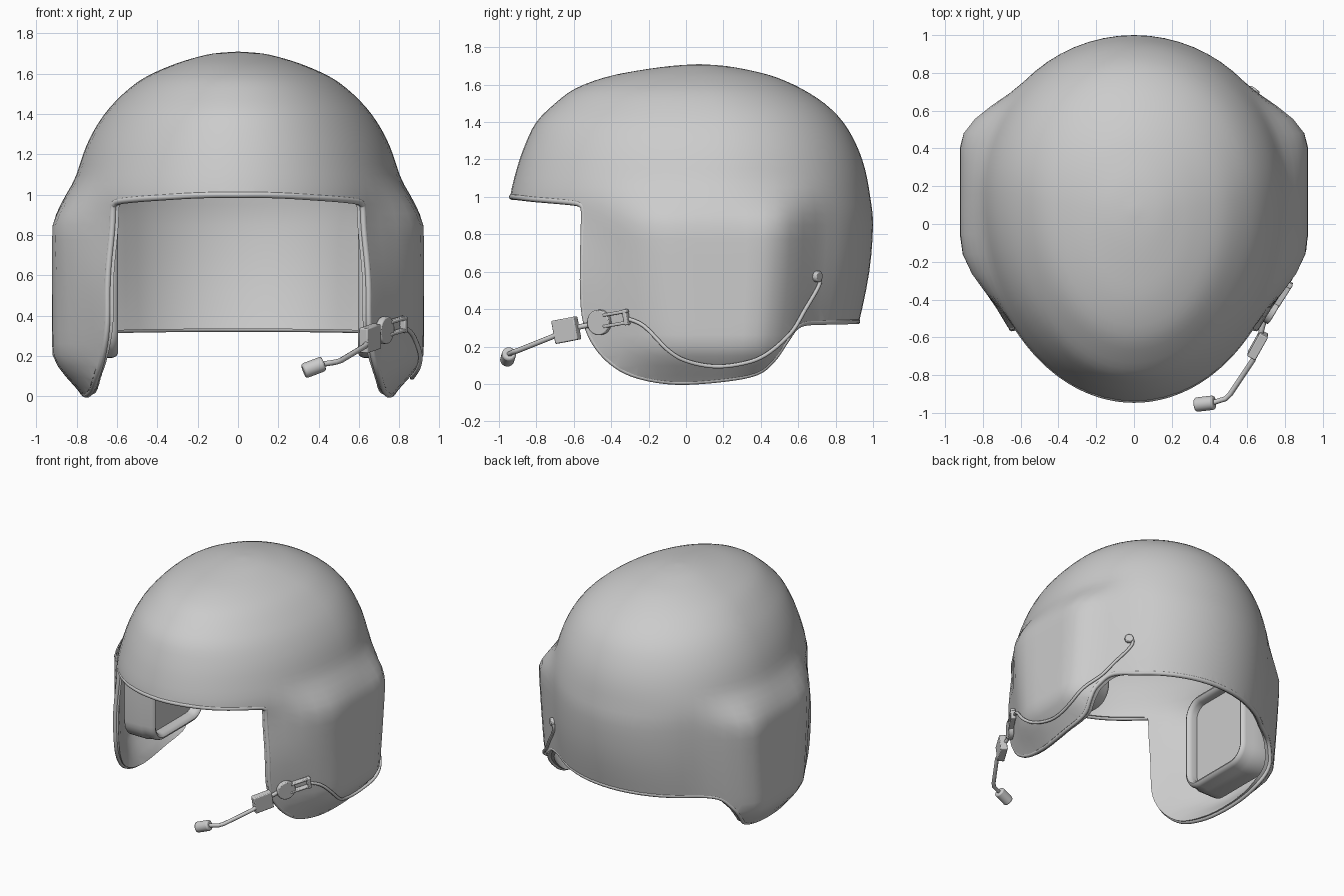
import bpy, bmesh, math
from mathutils import Vector, Quaternion

if "Cube" in bpy.data.objects:
    bpy.data.objects.remove(bpy.data.objects["Cube"])

# shell rings: z, half width, front y, back y
ROWS = [(1.71, 0, .07, .07), (1.70, .125, -.08, .21), (1.675, .23, -.26, .35), (1.64, .335, -.43, .48),
        (1.58, .465, -.59, .615), (1.50, .57, -.70, .74), (1.40, .662, -.80, .84), (1.28, .735, -.86, .91),
        (1.15, .785, -.905, .957), (1.0, .825, -.94, .985), (.85, .825, -.945, 1.0), (.6, .82, -.945, .98),
        (.33, .81, -.94, .925), (.15, .79, -.93, .87), (0, .76, -.92, .82), (-.12, .72, -.90, .78)]
# lower edge seen from the side: y, z
EDGE = [(-.94, 1.0), (-.93, 1.0), (-.90, .997), (-.82, .988), (-.70, .978), (-.60, .968), (-.565, .955),
        (-.552, .92), (-.555, .75), (-.557, .5), (-.54, .33), (-.48, .2), (-.38, .1), (-.25, .04),
        (-.05, .01), (.2, .025), (.38, .06), (.47, .13), (.54, .23), (.59, .3), (.64, .325),
        (.72, .33), (.80, .332), (.88, .334), (.915, .335), (.926, .335)]


def catmull(pts, n):
    out = []
    for i in range(len(pts) - 1):
        q = [pts[max(i - 1, 0)], pts[i], pts[i + 1], pts[min(i + 2, len(pts) - 1)]]
        for k in range(n):
            t = k / n
            out.append(tuple(.5 * (2 * b + (c - a) * t + (2 * a - 5 * b + 4 * c - d) * t * t
                                   + (3 * b - a - 3 * c + d) * t ** 3) for a, b, c, d in zip(*q)))
    return out + [tuple(pts[-1])]


def smooth(a, b, v):
    t = min(1, max(0, (v - a) / (b - a)))
    return t * t * (3 - 2 * t)


def bulge(x, y, z):
    """Flared front edge and swollen ear area of the shell side."""
    x += .04 * smooth(.95, .5, z) * smooth(-.2, -.5, y) * smooth(.4, .6, x)
    s = min(1, max(0, (.9 - z) / .8))
    m = smooth(-.53 + .05 * s, -.08 + .1 * s, y) * smooth(.75 - .04 * s, .42 - .1 * s, y)
    return x + max(0, .922 - x) * m * smooth(1.1, .82, z) * smooth(-.04, .23, z)


def mid(z):
    return .07 + .09 * min(1, (1.71 - z) / .25)


RINGS = catmull(ROWS, 3)


def surf(y, z):
    """Outer half width of the shell at y, z."""
    for a, b in zip(RINGS, RINGS[1:]):
        if b[0] <= z <= a[0]:
            t = (a[0] - z) / max(1e-6, a[0] - b[0])
            w, f, k = (a[i] + (b[i] - a[i]) * t for i in (1, 2, 3))
            c = mid(z)
            s = c - f if y < c else k - c
            return bulge(w * math.sqrt(max(0, 1 - ((y - c) / s) ** 2)), y, z)
    return 0


def on_shell(y, z, off=0):
    e = .01
    n = Vector((1, -(surf(y + e, z) - surf(y - e, z)) / (2 * e),
                -(surf(y, z + e) - surf(y, z - e)) / (2 * e))).normalized()
    return Vector((surf(y, z), y, z)) + n * off, n


def finish(bm, name, angle=40):
    bmesh.ops.recalc_face_normals(bm, faces=bm.faces)
    me = bpy.data.meshes.new(name)
    bm.to_mesh(me)
    bm.free()
    ob = bpy.data.objects.new(name, me)
    bpy.context.collection.objects.link(ob)
    if angle:
        bpy.ops.object.select_all(action='DESELECT')
        ob.select_set(True)
        bpy.context.view_layer.objects.active = ob
        bpy.ops.object.shade_smooth_by_angle(angle=math.radians(angle))
    return ob


def loft(bm, loops):
    rows = [[bm.verts.new(p) for p in l] for l in loops]
    for a, b in zip(rows, rows[1:]):
        for i in range(len(a)):
            j = (i + 1) % len(a)
            bm.faces.new((a[i], a[j], b[j], b[i]))
    return rows


def tube(name, pts, r, closed=False):
    cu = bpy.data.curves.new(name, 'CURVE')
    cu.dimensions = '3D'
    cu.bevel_depth, cu.bevel_resolution, cu.use_fill_caps = r, 2, True
    sp = cu.splines.new('POLY')
    sp.points.add(len(pts) - 1)
    for p, q in zip(sp.points, pts):
        p.co = (*q, 1)
    sp.use_cyclic_u = closed
    sp.use_smooth = True
    ob = bpy.data.objects.new(name, cu)
    bpy.context.collection.objects.link(ob)


def rod(name, a, b, r, bev=.006):
    a, b = Vector(a), Vector(b)
    bm = bmesh.new()
    bmesh.ops.create_cone(bm, cap_ends=True, segments=24, radius1=r, radius2=r, depth=(b - a).length)
    ob = finish(bm, name)
    ob.location = (a + b) / 2
    ob.rotation_mode = 'QUATERNION'
    ob.rotation_quaternion = (b - a).to_track_quat('Z', 'Y')
    m = ob.modifiers.new('bevel', 'BEVEL')
    m.width, m.segments = bev, 2


def box(name, pos, size, n, tilt):
    bm = bmesh.new()
    bmesh.ops.create_cube(bm, size=1)
    bmesh.ops.scale(bm, vec=size, verts=bm.verts)
    ob = finish(bm, name)
    ob.location = pos
    ob.rotation_mode = 'QUATERNION'
    ob.rotation_quaternion = n.to_track_quat('X', 'Z') @ Quaternion((1, 0, 0), tilt)
    m = ob.modifiers.new('bevel', 'BEVEL')
    m.width, m.segments = .006, 2


# helmet shell: lofted rings, thickened, trimmed by the side outline
SEG = 64
loops = []
for z, w, f, k in RINGS[1:]:
    c, ring = mid(z), []
    for i in range(SEG):
        a = 2 * math.pi * i / SEG
        x, s = w * math.cos(a), math.sin(a)
        y = c + s * (k - c if s > 0 else c - f)
        ring.append((math.copysign(bulge(abs(x), y, z), x) if abs(x) > 1e-5 else 0, y, z))
    loops.append(ring)
bm = bmesh.new()
top = loft(bm, loops)[0]
pole = bm.verts.new((0, .07, 1.71))
for i in range(SEG):
    bm.faces.new((pole, top[i], top[(i + 1) % SEG]))
shell = finish(bm, 'helmet_shell', 60)

edge = catmull(EDGE, 4)
outline = edge + [(1.3, .335), (1.3, 2), (-1.3, 2), (-1.3, 1.0)]
bm = bmesh.new()
ends = loft(bm, [[(x, y, z) for y, z in outline] for x in (-1.3, 1.3)])
for e in ends:
    bm.faces.new(e)
cutter = finish(bm, 'outline_cutter', 0)
cutter.hide_render = True
cutter.display_type = 'WIRE'
m = shell.modifiers.new('thickness', 'SOLIDIFY')
m.thickness, m.offset = .035, -1
m = shell.modifiers.new('trim', 'BOOLEAN')
m.operation, m.object, m.solver = 'INTERSECT', cutter, 'EXACT'

# edge trim following the cut
right = [(surf(y, z) * .98, y * .99, z) for y, z in edge]
right[0] = (0, *right[0][1:])
right[-1] = (0, *right[-1][1:])
tube('edge_trim', right + [(-x, y, z) for x, y, z in right[-2:0:-1]], .016, True)


# ear cushions inside both sides
def rounded(x, inset):
    r, pts = max(.02, .14 - inset), []
    for q, (sy, sz) in enumerate([(1, 1), (-1, 1), (-1, -1), (1, -1)]):
        for i in range(8):
            a = math.pi / 2 * (q + i / 7)
            pts.append((x, .145 + sy * (.315 - inset - r) + r * math.cos(a),
                        .55 + sz * (.36 - inset - r) + r * math.sin(a)))
    return pts


bm = bmesh.new()
rows = loft(bm, [rounded(x, i) for x, i in [(.83, -.01), (.69, -.01), (.67, 0), (.625, 0), (.603, .01),
                                            (.595, .025), (.603, .04), (.625, .05), (.665, .052)]])
bm.faces.new(rows[-1])
bm.faces.new(rows[0])
pads = finish(bm, 'ear_cushions')
pads.modifiers.new('mirror', 'MIRROR')

# microphone mount, boom and capsule
p, n = on_shell(-.455, .33)
rod('boom_pivot', p, p + n * .035, .068)
for dz in (-.03, .03):
    p, n = on_shell(-.365, .35 + dz, .02)
    box('cable_clip_bar', p, (.035, .15, .018), n, .15)
p, n = on_shell(-.31, .358, .02)
box('cable_clip_end', p, (.035, .025, .085), n, .15)
_, n = on_shell(-.5, .3)
box('boom_block', (.655, -.64, .288), (.05, .14, .125), n, .17)
tube('boom_arm', [(.70, -.47, .325), (.66, -.62, .295), (.63, -.72, .25), (.51, -.90, .178),
                  (.485, -.925, .17), (.42, -.945, .16)], .014)
rod('microphone', (.325, -.957, .125), (.425, -.945, .163), .038, .01)

# cable and rear socket
path = catmull([(-.31, .35), (-.22, .31), (-.1, .19), (0, .13), (.15, .10), (.3, .115),
                (.42, .16), (.55, .27), (.63, .4), (.70, .52), (.71, .57)], 5)
tube('cable', [on_shell(y, z, .01)[0] for y, z in path], .011)
p, n = on_shell(.695, .575)
rod('cable_socket', p - n * .01, p + n * .025, .03)
